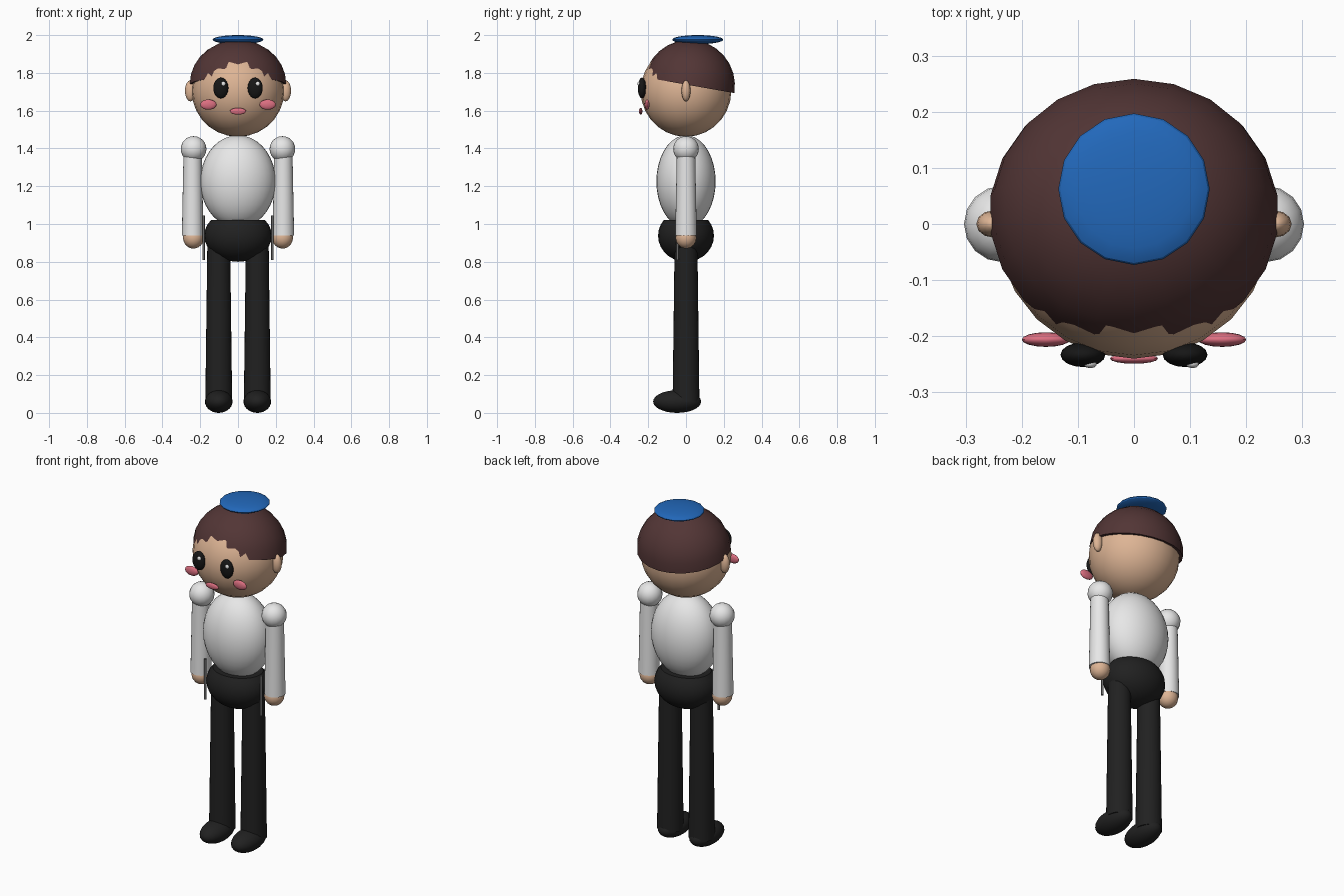
import bpy, bmesh, math
from mathutils import Matrix, Vector

cube = bpy.data.objects.get("Cube")
if cube:
    bpy.data.objects.remove(cube, do_unlink=True)


def material(name, r, g, b):
    m = bpy.data.materials.new(name)
    m.use_nodes = True
    m.diffuse_color = (r, g, b, 1)
    bsdf = m.node_tree.nodes["Principled BSDF"]
    bsdf.inputs["Base Color"].default_value = (r, g, b, 1)
    bsdf.inputs["Roughness"].default_value = 0.6
    return m


skin = material("skin", 0.73, 0.46, 0.30)
brown = material("dark brown", 0.085, 0.036, 0.036)
blue = material("blue", 0.016, 0.14, 0.50)
white = material("white", 0.8, 0.8, 0.8)
black = material("black", 0.015, 0.015, 0.015)
eye_black = material("eye black", 0.008, 0.008, 0.008)
pink = material("pink", 0.72, 0.16, 0.22)
grey = material("grey", 0.14, 0.14, 0.14)


def finish(name, bm, mat, angle):
    mesh = bpy.data.meshes.new(name)
    bm.to_mesh(mesh)
    bm.free()
    mesh.materials.append(mat)
    obj = bpy.data.objects.new(name, mesh)
    bpy.context.collection.objects.link(obj)
    bpy.ops.object.select_all(action="DESELECT")
    obj.select_set(True)
    bpy.context.view_layer.objects.active = obj
    bpy.ops.object.shade_smooth_by_angle(angle=math.radians(angle))
    return obj


def ellipsoid(name, centre, radii, mat, segments=24, rings=14, tilt=0, cut=None, angle=50):
    """Scaled sphere; cut=(height, side) slices it flat and drops that side."""
    bm = bmesh.new()
    bmesh.ops.create_uvsphere(bm, u_segments=segments, v_segments=rings, radius=1)
    if cut:
        height, side = cut
        geom = bm.verts[:] + bm.edges[:] + bm.faces[:]
        bmesh.ops.bisect_plane(bm, geom=geom, plane_co=(0, 0, height),
                               plane_no=(0, 0, side), clear_outer=True)
        bmesh.ops.holes_fill(bm, edges=[e for e in bm.edges if e.is_boundary])
    bm.transform(Matrix.Translation(centre)
                 @ Matrix.Rotation(math.radians(tilt), 4, "X")
                 @ Matrix.Diagonal(Vector((*radii, 1))))
    return finish(name, bm, mat, angle)


def tube(name, x, y, bottom, top, r_bottom, r_top, mat, segments=24):
    bm = bmesh.new()
    bmesh.ops.create_cone(bm, cap_ends=True, segments=segments, radius1=r_bottom,
                          radius2=r_top, depth=top - bottom)
    bm.transform(Matrix.Translation((x, y, (top + bottom) / 2)))
    return finish(name, bm, mat, 50)


# Head, hair cap and hat
ellipsoid("head", (0, 0, 1.705), (0.245, 0.24, 0.243), skin)
ellipsoid("hair", (0, 0.018, 1.735), (0.258, 0.241, 0.24), brown,
          segments=22, tilt=-10, cut=(0, -1))
ellipsoid("hat", (0, 0.062, 1.976), (0.135, 0.135, 0.024), blue, segments=16, angle=30)
ellipsoid("mouth", (0, -0.24, 1.597), (0.043, 0.009, 0.018), pink, 16, 10)

# Torso and hips
ellipsoid("torso", (0, 0, 1.225), (0.2, 0.157, 0.245), white, 32, 18)
ellipsoid("hips", (0, 0, 0.938), (0.179, 0.148, 0.138), black, cut=(0.6, 1))

# Paired parts
for side, s in (("left", 1), ("right", -1)):
    # Face
    ellipsoid(side + "_ear", (s * 0.252, 0, 1.705), (0.029, 0.024, 0.056), skin, 12, 8)
    ellipsoid(side + "_eye", (s * 0.091, -0.233, 1.72), (0.04, 0.022, 0.055), eye_black, 16, 10)
    ellipsoid(side + "_eye_highlight", (s * 0.091 + 0.013, -0.249, 1.742),
              (0.012, 0.008, 0.012), white, 10, 8)
    ellipsoid(side + "_cheek", (s * 0.157, -0.206, 1.632), (0.043, 0.013, 0.027), pink, 16, 10)
    # Arm
    ellipsoid(side + "_shoulder", (s * 0.235, 0, 1.397), (0.068, 0.068, 0.068), white, 16, 12)
    tube(side + "_sleeve", s * 0.24, 0, 0.94, 1.40, 0.057, 0.048, white)
    ellipsoid(side + "_hand", (s * 0.236, 0, 0.927), (0.055, 0.055, 0.057), skin, 16, 12)
    tube(side + "_side_rod", s * 0.182, -0.045, 0.81, 1.045, 0.007, 0.007, grey, 8)
    # Leg
    tube(side + "_leg", s * 0.102, 0, 0.06, 0.92, 0.071, 0.06, black)
    ellipsoid(side + "_shoe", (s * 0.102, -0.047, 0.06), (0.073, 0.127, 0.06), black)
